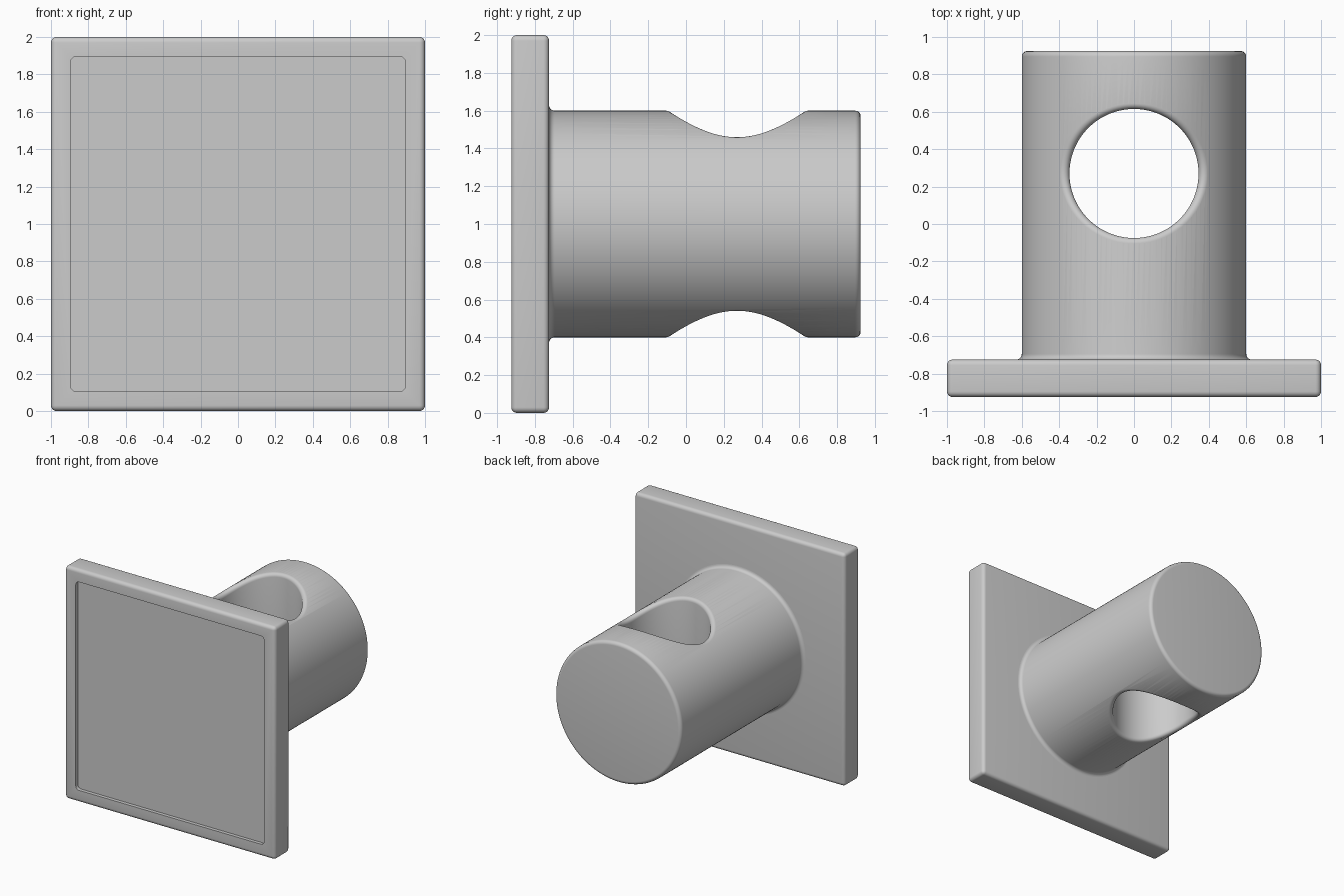
import bpy, bmesh, math
from mathutils import Vector

cube = bpy.data.objects.get("Cube")
if cube:
    bpy.data.objects.remove(cube, do_unlink=True)

MID = 1.0                      # height of the post axis
BACK, FACE, END = -0.925, -0.725, 0.925
RADIUS, HOLE, HOLE_Y, FILLET = 0.6, 0.345, 0.27, 0.03

grey = bpy.data.materials.new("satin_grey")
grey.use_nodes = True
COLOUR = (0.6, 0.6, 0.6, 1)
grey.diffuse_color = COLOUR
grey.node_tree.nodes["Principled BSDF"].inputs["Base Color"].default_value = COLOUR


def make(name, bm):
    bmesh.ops.recalc_face_normals(bm, faces=bm.faces)
    mesh = bpy.data.meshes.new(name)
    bm.to_mesh(mesh)
    bm.free()
    mesh.materials.append(grey)
    obj = bpy.data.objects.new(name, mesh)
    bpy.context.collection.objects.link(obj)
    return obj


def box(name, size, centre):
    bm = bmesh.new()
    bmesh.ops.create_cube(bm, size=1)
    bmesh.ops.scale(bm, vec=size, verts=bm.verts)
    bmesh.ops.translate(bm, vec=centre, verts=bm.verts)
    return bm


def skin(rings):
    """Closed solid through a list of rings of points."""
    bm = bmesh.new()
    loops = [[bm.verts.new(p) for p in ring] for ring in rings]
    n = len(loops[0])
    for a, b in zip(loops, loops[1:]):
        for i in range(n):
            j = (i + 1) % n
            bm.faces.new((a[i], a[j], b[j], b[i]))
    bm.faces.new(loops[0])
    bm.faces.new(loops[-1])
    return bm


def cut(obj, cutter):
    mod = obj.modifiers.new("cut", 'BOOLEAN')
    mod.operation, mod.solver, mod.object = 'DIFFERENCE', 'EXACT', cutter
    cutter.hide_render = True
    cutter.hide_set(True)


def finish(obj):
    """Apply the modifiers and shade smooth with sharp edges kept."""
    deps = bpy.context.evaluated_depsgraph_get()
    mesh = bpy.data.meshes.new_from_object(obj.evaluated_get(deps))
    obj.modifiers.clear()
    obj.data = mesh
    bpy.ops.object.select_all(action='DESELECT')
    obj.select_set(True)
    bpy.context.view_layer.objects.active = obj
    bpy.ops.object.shade_smooth_by_angle(angle=math.radians(32))


# Square wall plate with rounded edges
bm = box("plate", (2, FACE - BACK, 2), (0, (FACE + BACK) / 2, MID))
bmesh.ops.bevel(bm, geom=bm.edges[:], offset=FILLET, segments=5,
                profile=0.5, affect='EDGES')
plate = make("wall_plate", bm)

# Shallow recess in the front of the plate
bm = box("recess", (1.79, 0.06, 1.79), (0, BACK, MID))
corners = [e for e in bm.edges if abs(e.verts[0].co.y - e.verts[1].co.y) > 0.01]
bmesh.ops.bevel(bm, geom=corners, offset=FILLET, segments=5,
                profile=0.5, affect='EDGES')
recess = make("recess_cutter", bm)
cut(plate, recess)

# Round post: flared foot, straight barrel, rounded end
STEPS, SIDES = 6, 128
quarter = [math.pi / 2 * i / STEPS for i in range(STEPS + 1)]
profile = [(RADIUS + FILLET, FACE - 0.005)]
profile += [(RADIUS + FILLET * (1 - math.sin(a)), FACE + FILLET * (1 - math.cos(a)))
            for a in quarter]
profile += [(RADIUS - FILLET * (1 - math.cos(a)), END - FILLET * (1 - math.sin(a)))
            for a in quarter]
turn = [2 * math.pi * i / SIDES for i in range(SIDES)]
post = make("round_post", skin([[(r * math.cos(t), y, MID + r * math.sin(t))
                                 for t in turn] for r, y in profile]))


# Cross hole with a rounded rim, traced by a ball rolling along the edge
def rim(t, k):
    x, y = (HOLE + FILLET) * math.cos(t), (HOLE + FILLET) * math.sin(t)
    inner = RADIUS - FILLET
    centre = Vector((x, y, math.sqrt(inner ** 2 - x ** 2)))
    to_hole = Vector((-math.cos(t), -math.sin(t), 0))
    to_post = Vector((x, 0, centre.z)) / inner
    return centre + FILLET * to_hole.slerp(to_post, k)


around = [2 * math.pi * (i + 0.5) / 96 for i in range(96)]
upper = [[rim(t, i / STEPS) for t in around] for i in range(STEPS + 1)]
upper.append([Vector((p.x, p.y, 0.8)) for p in upper[-1]])
lower = [[Vector((p.x, p.y, -p.z)) for p in ring] for ring in reversed(upper)]
rings = [[p + Vector((0, HOLE_Y, MID)) for p in ring] for ring in lower + upper]
hole = make("hole_cutter", skin(rings))
cut(post, hole)

for part in (plate, post):
    finish(part)
for cutter in (recess, hole):
    bpy.data.objects.remove(cutter, do_unlink=True)
